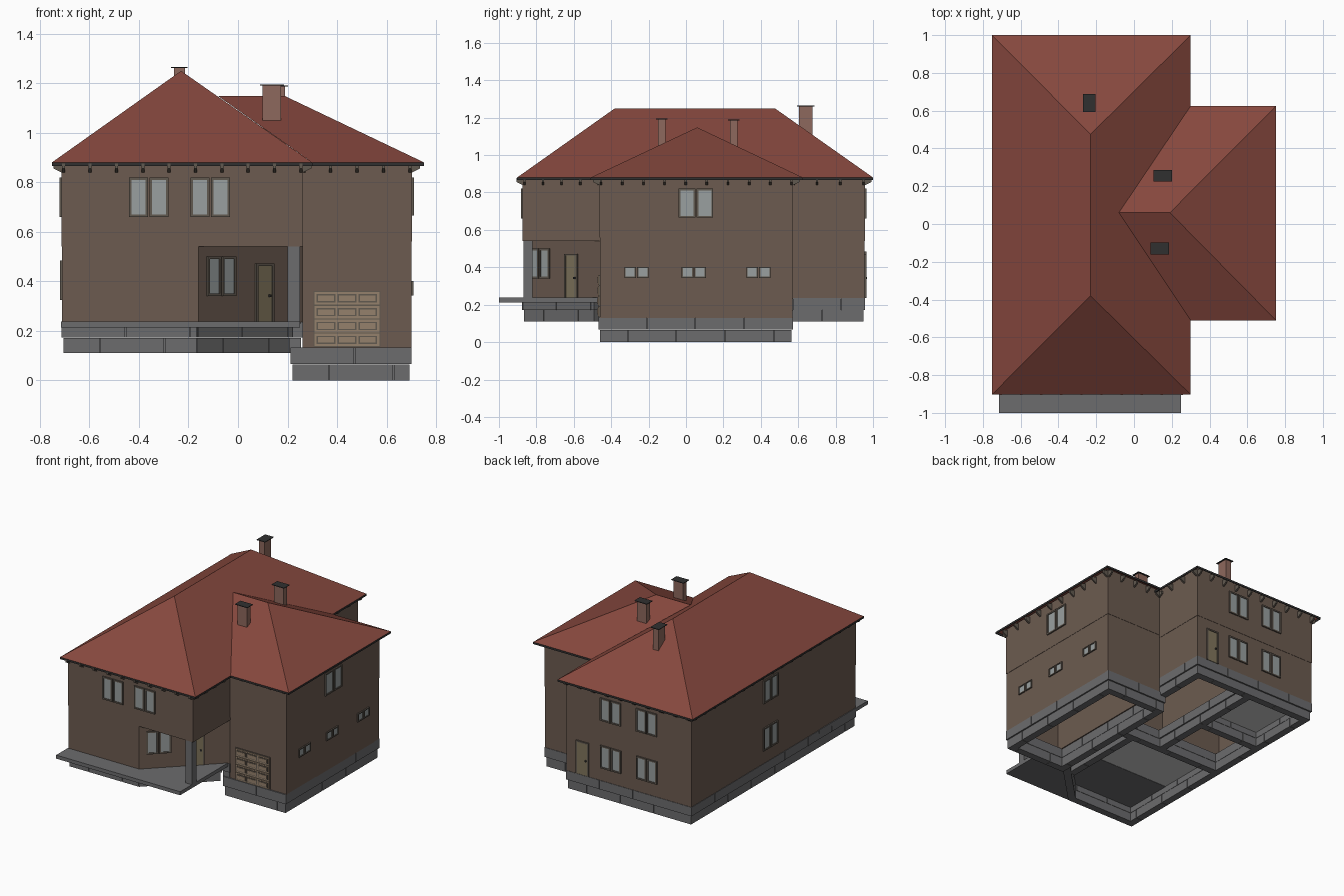
import bpy, bmesh, math
from mathutils import Vector

if "Cube" in bpy.data.objects:
    bpy.data.objects.remove(bpy.data.objects["Cube"])

def material(name, r, g, b):
    m = bpy.data.materials.new(name)
    m.diffuse_color = (r, g, b, 1)
    m.use_nodes = True
    m.node_tree.nodes["Principled BSDF"].inputs["Base Color"].default_value = m.diffuse_color
    return m

WALL = material("wall_brown", .15, .105, .08)
ROOF = material("roof_red", .24, .065, .048)
STONE = material("stone_grey", .15, .15, .155)
DARK = material("dark_trim", .03, .03, .03)
FRAME = material("frame_brown", .12, .10, .08)
GLASS = material("glass_grey", .32, .35, .35)
DOOR = material("door_tan", .22, .18, .11)
PANEL = material("garage_tan", .30, .22, .15)
BRICK = material("chimney_brick", .27, .14, .11)
PALE = material("pale_grey", .8, .8, .8)

def finish(name, bm, mats):
    me = bpy.data.meshes.new(name)
    bm.to_mesh(me)
    bm.free()
    for m in mats:
        me.materials.append(m)
    ob = bpy.data.objects.new(name, me)
    bpy.context.collection.objects.link(ob)
    return ob

# several boxes (x0, x1, y0, y1, z0, z1, material) joined in one object
def boxes(name, items, loc=(0, 0, 0), angle=0):
    bm = bmesh.new()
    mats = []
    for x0, x1, y0, y1, z0, z1, mat in items:
        if mat not in mats:
            mats.append(mat)
        v = [bm.verts.new((x, y, z)) for z in (z0, z1)
             for x, y in ((x0, y0), (x1, y0), (x1, y1), (x0, y1))]
        for f in ((3, 2, 1, 0), (4, 5, 6, 7), (0, 1, 5, 4), (1, 2, 6, 5), (2, 3, 7, 6), (3, 0, 4, 7)):
            bm.faces.new([v[i] for i in f]).material_index = mats.index(mat)
    ob = finish(name, bm, mats)
    ob.location = loc
    ob.rotation_euler.z = angle
    return ob

# vertical prism over an outline; hollow ones become shells of the given thickness
def prism(name, pts, z0, z1, mat, shell=0):
    bm = bmesh.new()
    lo = [bm.verts.new((*p, z0)) for p in pts]
    hi = [bm.verts.new((*p, z1)) for p in pts]
    n = len(pts)
    for i in range(n):
        j = (i + 1) % n
        bm.faces.new((lo[i], lo[j], hi[j], hi[i]))
    if not shell:
        bm.faces.new(lo[::-1])
        bm.faces.new(hi)
    ob = finish(name, bm, [mat])
    if shell:
        mod = ob.modifiers.new("thickness", 'SOLIDIFY')
        mod.thickness, mod.offset = shell, -1
    return ob

def rect(x0, x1, y0, y1):
    return [(x0, y0), (x1, y0), (x1, y1), (x0, y1)]

# walls: upper storeys stand a hair proud of the lower ones
LOWER = [(-.71, -.87), (-.16, -.87), (.26, -.46), (.26, .955), (-.71, .955)]
prism("main_lower_walls", LOWER, .23, .54, WALL, .025)
prism("main_upper_walls", rect(-.713, .262, -.873, .957), .54, .895, WALL, .025)
prism("wing_lower_walls", rect(.26, .70, -.46, .57), .13, .56, WALL, .025)
prism("wing_upper_walls", rect(.26, .702, -.463, .572), .56, .895, WALL, .025)
prism("main_upper_floor", rect(-.708, .258, -.868, .953), .541, .55, WALL)
prism("wing_upper_floor", rect(.262, .698, -.458, .568), .561, .57, WALL)
boxes("partitions", [(.02, .04, -.58, .03, .23, .54, WALL),
                     (-.69, .24, .02, .04, .23, .54, WALL),
                     (-.23, -.21, .03, .93, .23, .54, WALL),
                     (-.69, -.21, .44, .46, .23, .54, WALL)])
boxes("room_floors", [(-.69, .02, -.62, .03, .215, .23, PALE), (-.69, -.17, -.85, -.62, .215, .23, PALE),
                      (-.69, -.22, .45, .94, .215, .23, PALE)])

# stone plinth: two courses of blocks along each wall line
def stones(name, p, q, z0, z1):
    p, q = Vector(p), Vector(q)
    length = (q - p).length
    zm = (z0 + z1) / 2
    items = []
    for row, (a, b, out) in enumerate(((z0, zm - .002, 0), (zm, z1, .008))):
        x = -out
        step = .26 if row else .15
        while x < length + out - .01:
            e = min(x + step, length + out)
            items.append((x, e - .003, -out, .05, a, b, STONE))
            x, step = e, .26
    boxes(name, items, (p.x, p.y, 0), math.atan2(q.y - p.y, q.x - p.x))

plinth = [(-.705, -.865), (-.165, -.865), (.21, -.49), (.255, .95), (-.705, .95)]
for p, q in zip(plinth, ((-.165, -.865), (.21, -.49), None, (-.705, .95), (-.705, -.865))):
    if q:
        stones("main_plinth", p, q, .11, .235)
stones("main_plinth", (.255, -.46), (.255, .95), .11, .235)
wing_plinth = rect(.22, .692, -.46, .565)
for i in range(4):
    stones("wing_plinth", wing_plinth[i], wing_plinth[(i + 1) % 4], 0, .133)
for p, q in (((.06, -.59), (.06, .05)), ((-.69, 0), (.24, 0)),
             ((-.18, .05), (-.18, .93)), ((-.69, .41), (-.2, .41))):
    stones("inner_plinth", p, q, .11, .235)

# porch slab and corner column
boxes("porch_slab", [(-.715, .25, -1, -.46, .213, .238, STONE)])
boxes("porch_column", [(.20, .25, -.87, -.82, .238, .54, STONE)])

# hip roofs: eave loop, two ridge points, thin dark fascia round the edge
def hip_roof(name, eave, ridge, z, faces):
    bm = bmesh.new()
    v = [bm.verts.new((*p, .88)) for p in eave] + [bm.verts.new((*p, z)) for p in ridge]
    for f in faces:
        bm.faces.new([v[i] for i in f])
    finish(name, bm, [ROOF])
    prism(name + "_fascia", eave, .866, .88, DARK, .006)

hip_roof("main_roof", rect(-.752, .30, -.903, 1), [(-.23, -.38), (-.23, .475)], 1.25,
         ((0, 1, 4), (1, 2, 5, 4), (2, 3, 5), (3, 0, 4, 5)))
hip_roof("wing_roof", rect(.30, .752, -.51, .625), [(-.08, .06), (.19, .06)], 1.148,
         ((0, 1, 5, 4), (1, 2, 5), (2, 3, 4, 5)))

# eave brackets
def brackets(p, q):
    p, q = Vector(p), Vector(q)
    d = (q - p).normalized()
    out = Vector((d.y, -d.x))
    n = max(2, round((q - p).length / .11))
    bm = bmesh.new()
    for i in range(n + 1):
        c = p + d * (.006 + ((q - p).length - .012) * i / n)
        prof = ((0, .885), (0, .838), (.036, .856), (.036, .876))
        a, b = ([bm.verts.new((*(c + d * s + out * o), z)) for o, z in prof] for s in (-.006, .006))
        bm.faces.new(a)
        bm.faces.new(b[::-1])
        for j in range(4):
            k = (j + 1) % 4
            bm.faces.new((a[k], a[j], b[j], b[k]))
    bmesh.ops.recalc_face_normals(bm, faces=bm.faces)
    finish("eave_brackets", bm, [FRAME])

for p, q in (((-.71, -.87), (.26, -.87)), ((.26, -.87), (.26, -.46)), ((.26, -.46), (.70, -.46)),
             ((.70, -.46), (.70, .57)), ((.70, .57), (.26, .57)), ((.26, .57), (.26, .955)),
             ((.26, .955), (-.71, .955)), ((-.71, .955), (-.71, -.87))):
    brackets(p, q)

# two-sash window, centred at x, y on a wall, outward is local -y
def window(x, y, z0, z1, angle, w=.16, t=.01):
    items = []
    h = z1 - z0
    for s in (-1, 1):
        a, b = sorted((s * .003, s * w / 2))
        items += [(a, a + t, -.009, .005, 0, h, FRAME), (b - t, b, -.009, .005, 0, h, FRAME),
                  (a + t, b - t, -.009, .005, 0, t, FRAME), (a + t, b - t, -.009, .005, h - t, h, FRAME),
                  (a + t, b - t, -.004, .005, t, h - t, GLASS)]
    boxes("window", items, (x, y, z0), angle)

def door(x, y, angle, w=.1, h=.235):
    boxes("door", [(-w / 2, -w / 2 + .01, -.009, .005, 0, h, FRAME), (w / 2 - .01, w / 2, -.009, .005, 0, h, FRAME),
                   (-w / 2 + .01, w / 2 - .01, -.009, .005, h - .01, h, FRAME),
                   (-w / 2 + .01, w / 2 - .01, -.004, .005, 0, h - .01, DOOR),
                   (.022, .032, -.012, -.004, .1, .11, DARK)], (x, y, .237), angle)

R = math.pi / 2
DIAG = math.atan2(.41, .42)
window(-.36, -.873, .66, .82, 0)
window(-.112, -.873, .66, .82, 0)
window(-.07, -.782, .34, .50, DIAG)
door(.105, -.611, DIAG)
window(.702, .053, .665, .82, R, .185)
for y in (-.265, .042, .388):
    window(.70, y, .343, .402, R, .13, .007)
for x in (-.085, -.365):
    window(x, .957, .66, .82, 2 * R)
    window(x, .955, .325, .485, 2 * R)
door(.135, .955, 2 * R)
window(-.713, .08, .66, .82, -R)
window(-.71, .08, .325, .485, -R)

# garage door: four rows of three raised panels
items = [(-.135, .135, -.006, .005, 0, .225, FRAME)]
for r in range(4):
    z = .003 + r * .056
    items.append((-.131, .131, -.010, 0, z, z + .051, PANEL))
    for c in range(3):
        x = -.122 + c * .084
        items += [(x, x + .076, -.013, -.009, z + .009, z + .042, FRAME),
                  (x + .006, x + .070, -.016, -.012, z + .014, z + .037, PANEL)]
boxes("garage_door", items, (.44, -.46, .135))

# chimneys with thin raised caps
for x, y, w, d, z0, top in ((-.237, .64, .066, .095, 1.05, 1.265),
                            (.153, .255, .097, .062, .95, 1.19),
                            (.137, -.13, .097, .062, .95, 1.195)):
    a, b = w / 2 - .011, d / 2 - .011
    boxes("chimney", [(-a, a, -b, b, z0, top - .004, BRICK),
                      (-w / 2, w / 2, -d / 2, d / 2, top - .004, top, DARK)], (x, y, 0))
